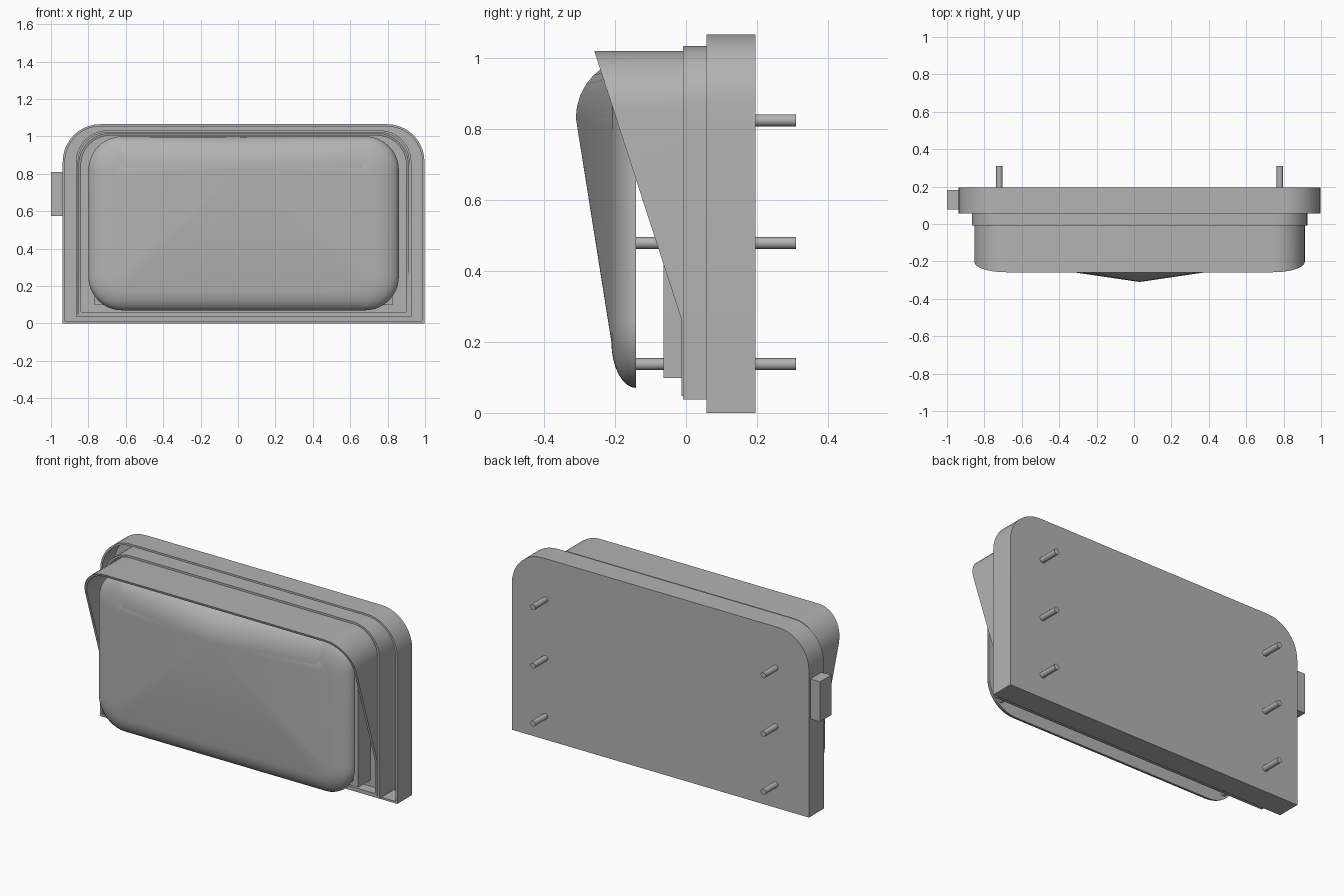
import bpy, bmesh, math

if "Cube" in bpy.data.objects:
    bpy.data.objects.remove(bpy.data.objects["Cube"], do_unlink=True)

grey = bpy.data.materials.new("plain_grey")
grey.use_nodes = True
colour = (0.45, 0.45, 0.45, 1)
grey.diffuse_color = colour
grey.node_tree.nodes["Principled BSDF"].inputs["Base Color"].default_value = colour

CX = 0.03       # centre of the panel
CREASE = 0.26   # height where the hood starts to lean forward


def finish(bm, name, smooth=True):
    bmesh.ops.recalc_face_normals(bm, faces=bm.faces)
    mesh = bpy.data.meshes.new(name)
    bm.to_mesh(mesh)
    bm.free()
    mesh.materials.append(grey)
    obj = bpy.data.objects.new(name, mesh)
    bpy.context.collection.objects.link(obj)
    if smooth:
        bpy.ops.object.select_all(action="DESELECT")
        obj.select_set(True)
        bpy.context.view_layer.objects.active = obj
        bpy.ops.object.shade_smooth_by_angle(angle=math.radians(30))
    return obj


def outline(half, z0, z1, r_top, r_bottom=0.0, steps=10):
    """Right half of a rounded panel from bottom to top, mirrored to the left."""
    pts = [(CX, z0)]

    def arc(r, zc, start):
        if r <= 0:
            pts.append((CX + half, z0))
            return
        for i in range(steps + 1):
            a = math.radians(start + 90 * i / steps)
            pts.append((CX + half - r + r * math.cos(a), zc + r * math.sin(a)))

    arc(r_bottom, z0 + r_bottom, -90)
    pts.append((CX + half, CREASE))
    arc(r_top, z1 - r_top, 0)
    pts.append((CX, z1))
    return pts + [(2 * CX - x, z) for x, z in pts[-2:0:-1]]


def loft(bm, rings):
    loops = [[bm.verts.new(p) for p in ring] for ring in rings]
    for a, b in zip(loops, loops[1:]):
        for i in range(len(a)):
            j = (i + 1) % len(a)
            bm.faces.new((a[i], a[j], b[j], b[i]))
    return loops


def tray(name, half, z0, z1, r, wall, back, front, floor):
    """Open-fronted tray; front is a function of height."""
    outer = outline(half, z0, z1, r)
    inner = outline(half - wall, z0 + wall, z1 - wall, r - wall)
    bm = bmesh.new()
    loops = loft(bm, [
        [(x, back, z) for x, z in outer],
        [(x, front(z), z) for x, z in outer],
        [(x, front(z), z) for x, z in inner],
        [(x, floor, z) for x, z in inner]])
    bm.faces.new(loops[0])
    bm.faces.new(loops[-1])
    return finish(bm, name)


def hood_front(z):
    return -0.012 - 0.246 * max(0, z - CREASE) / (1.018 - CREASE)


# Nested trays: back housing, middle frame and the leaning hood
tray("back_housing", 0.967, 0, 1.065, 0.2, 0.012, 0.195, lambda z: 0.057, 0.17)
tray("middle_frame", 0.897, 0.037, 1.032, 0.17, 0.012, 0.171, lambda z: -0.008, 0.1)
tray("hood", 0.883, 0.048, 1.018, 0.17, 0.014, 0.101, hood_front, 0.05)

# Inner block behind the front cover
bm = bmesh.new()
ring = outline(0.797, 0.098, 0.965, 0.13)
block = loft(bm, [[(x, y, z) for x, z in ring] for y in (0.055, -0.063)])
for loop in block:
    bm.faces.new(loop)
finish(bm, "inner_block")

# Front cover: rounded rim rising to a point near the top centre
bm = bmesh.new()
rings = []
STEPS = 8
for s in range(STEPS + 1):
    a = math.pi / 2 * s / STEPS
    t, rise = 1 - math.cos(a), math.sin(a)
    r = 0.18 - 0.13 * t
    ring = outline(0.83 - 0.15 * t, 0.07 + 0.13 * t, 1.0 - 0.17 * t, r, r)
    layer = []
    for x, z in ring:
        tent = max(0, 1 - abs(x - CX) / 0.64) if z > 0.6 else 0
        layer.append((x, -0.14 - rise * (0.07 + 0.1 * tent), z))
    rings.append(layer)
loops = loft(bm, rings)
bm.faces.new(loops[0])
face = loops[-1]
peak = max(range(len(face)), key=lambda i: -face[i].co.y)
fan = face[peak:] + face[:peak]
for a, b in zip(fan[1:], fan[2:]):
    bm.faces.new((fan[0], a, b))
finish(bm, "front_cover")

# Mounting pegs running through the panel
for side, x in (("left", 0.78), ("right", -0.72)):
    for level, z in (("lower", 0.137), ("middle", 0.478), ("upper", 0.823)):
        bpy.ops.mesh.primitive_cylinder_add(
            vertices=12, radius=0.017, depth=0.455,
            location=(x, 0.0825, z), rotation=(math.pi / 2, 0, 0))
        peg = bpy.context.object
        peg.name = f"{side}_{level}_peg"
        peg.data.materials.append(grey)
        bpy.ops.object.shade_smooth_by_angle(angle=math.radians(35))

# Small side catch
bm = bmesh.new()
bmesh.ops.create_cube(bm, size=1)
for v in bm.verts:
    v.co = (-0.968 + v.co.x * 0.064, 0.13 + v.co.y * 0.105, 0.693 + v.co.z * 0.235)
finish(bm, "side_catch", smooth=False)
